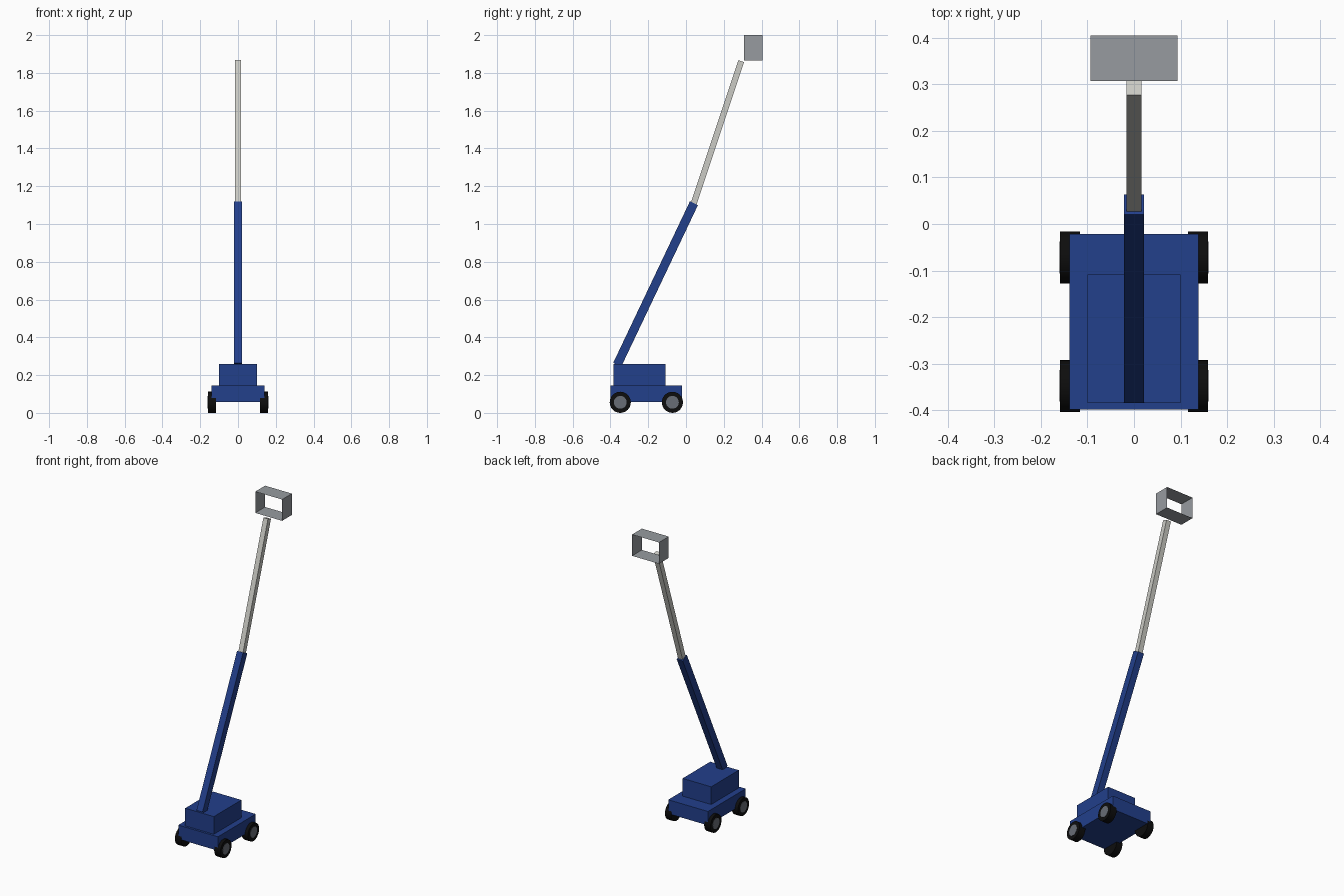
import bpy, bmesh, math
from mathutils import Vector, Matrix

cube = bpy.data.objects.get("Cube")
if cube:
    bpy.data.objects.remove(cube, do_unlink=True)


def material(name, rgb):
    m = bpy.data.materials.new(name)
    m.use_nodes = True
    m.diffuse_color = (*rgb, 1)
    m.node_tree.nodes["Principled BSDF"].inputs["Base Color"].default_value = (*rgb, 1)
    return m


BLUE = material("machine blue", (0.016, 0.05, 0.26))
PALE = material("pale boom grey", (0.6, 0.6, 0.56))
STEEL = material("basket grey", (0.31, 0.33, 0.35))
HUB = material("hub grey", (0.14, 0.155, 0.18))
RUBBER = material("tyre black", (0.004, 0.004, 0.004))


def finish(name, bm, mat):
    mesh = bpy.data.meshes.new(name)
    bm.to_mesh(mesh)
    bm.free()
    mesh.materials.append(mat)
    ob = bpy.data.objects.new(name, mesh)
    bpy.context.collection.objects.link(ob)
    return ob


def box(name, lo, hi, mat, open_axis=None):
    """Box between two corners, optionally a sheet tube open along one axis."""
    lo, hi = Vector(lo), Vector(hi)
    bm = bmesh.new()
    bmesh.ops.create_cube(bm, size=1, matrix=Matrix.Translation((lo + hi) / 2)
                          @ Matrix.Diagonal((*(hi - lo), 1)))
    if open_axis is not None:
        bm.normal_update()
        ends = [f for f in bm.faces if abs(f.normal[open_axis]) > 0.9]
        bmesh.ops.delete(bm, geom=ends, context='FACES_ONLY')
    return finish(name, bm, mat)


def beam(name, start, end, width, depth, mat):
    """Square-ended beam in the YZ plane."""
    start, end = Vector((0, *start)), Vector((0, *end))
    d = end - start
    angle = -math.atan2(d.y, d.z)
    bm = bmesh.new()
    bmesh.ops.create_cube(bm, size=1, matrix=Matrix.Translation((start + end) / 2)
                          @ Matrix.Rotation(angle, 4, 'X')
                          @ Matrix.Diagonal((width, depth, d.length, 1)))
    return finish(name, bm, mat)


def disc(name, x, y, z, radius, width, mat):
    """Cylinder with its axle along x."""
    bm = bmesh.new()
    bmesh.ops.create_cone(bm, cap_ends=True, segments=24, radius1=radius,
                          radius2=radius, depth=width,
                          matrix=Matrix.Translation((x, y, z))
                          @ Matrix.Rotation(math.pi / 2, 4, 'Y'))
    ob = finish(name, bm, mat)
    bpy.ops.object.select_all(action='DESELECT')
    ob.select_set(True)
    bpy.context.view_layer.objects.active = ob
    bpy.ops.object.shade_smooth_by_angle(angle=math.radians(35))


# Base and turret
box("chassis", (-0.139, -0.399, 0.058), (0.139, -0.021, 0.146), BLUE)
box("turret", (-0.1, -0.385, 0.146), (0.1, -0.109, 0.258), BLUE)

# Two-stage boom
beam("lower_boom", (-0.364, 0.255), (0.042, 1.11), 0.042, 0.047, BLUE)
beam("upper_boom", (0.04, 1.105), (0.292, 1.862), 0.032, 0.032, PALE)

# Basket, open at front and back
box("basket", (-0.094, 0.307, 1.865), (0.094, 0.405, 2.0), STEEL, open_axis=1)

# Wheels
R = 0.056
for end, y in (("front", -0.348), ("rear", -0.072)):
    for side, s in (("left", 1), ("right", -1)):
        disc(f"{end}_{side}_tyre", s * 0.1375, y, R, R, 0.043, RUBBER)
        disc(f"{end}_{side}_hub", s * 0.158, y, R, 0.034, 0.005, HUB)
